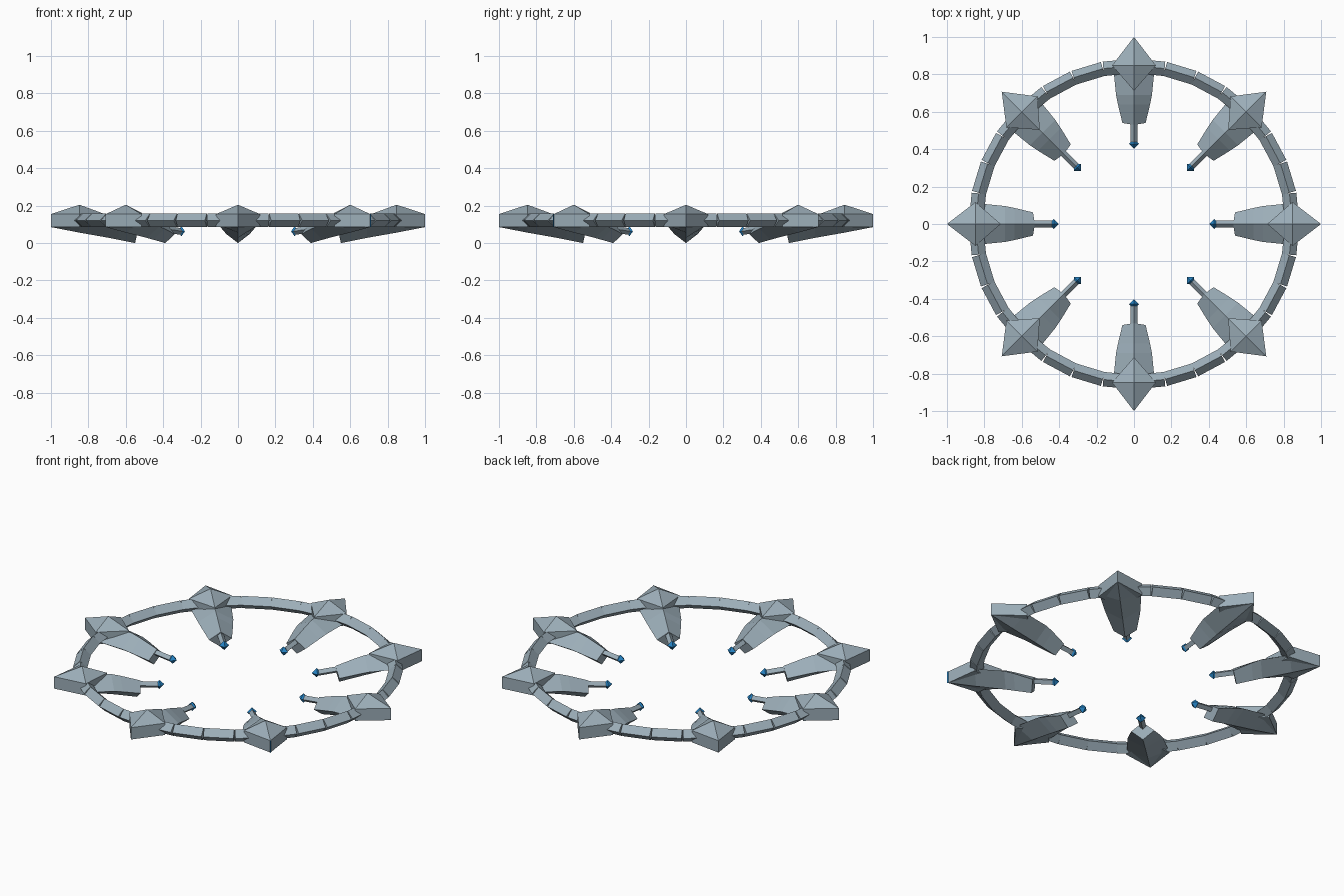
import bpy, bmesh, math
from mathutils import Matrix

if "Cube" in bpy.data.objects:
    bpy.data.objects.remove(bpy.data.objects["Cube"])


def material(name, colour):
    m = bpy.data.materials.new(name)
    m.diffuse_color = (*colour, 1)
    m.use_nodes = True
    m.node_tree.nodes["Principled BSDF"].inputs["Base Color"].default_value = m.diffuse_color
    return m


STEEL = material("blue_grey_metal", (0.33, 0.42, 0.48))
BLUE = material("bright_blue", (0.02, 0.24, 0.58))


def make(name, bm, mat, angle=0.0):
    """Turn a bmesh built along +x into an object rotated about z."""
    bmesh.ops.recalc_face_normals(bm, faces=bm.faces)
    bm.transform(Matrix.Rotation(angle, 4, 'Z'))
    mesh = bpy.data.meshes.new(name)
    bm.to_mesh(mesh)
    bm.free()
    mesh.materials.append(mat)
    ob = bpy.data.objects.new(name, mesh)
    bpy.context.collection.objects.link(ob)
    return ob


def loft(sections):
    """Skin a list of equally sized point loops and cap both ends."""
    bm = bmesh.new()
    loops = [[bm.verts.new(p) for p in s] for s in sections]
    n = len(loops[0])
    for a, b in zip(loops, loops[1:]):
        for i in range(n):
            j = (i + 1) % n
            bm.faces.new((a[i], a[j], b[j], b[i]))
    bm.faces.new(loops[0])
    bm.faces.new(loops[-1])
    return bm


def diamond(r, half, top, mid, bottom, lean=0.0):
    """Four-point cross-section at radius r, optionally leaning inward."""
    return [(r - lean, 0, top), (r, half, mid), (r + lean, 0, bottom), (r, -half, mid)]


# Ring: short straight bars of diamond section with small outer notches
SEGMENTS = 32
for k in range(SEGMENTS):
    profile = ((0.803, 0.121), (0.843, 0.157), (0.880, 0.121), (0.843, 0.085))
    h = 0.0815
    bar = loft([[(r, y, z) for r, z in profile] for y in (-h, h)])
    make("ring_segment", bar, STEEL, (k + 0.5) * math.tau / SEGMENTS)

# Eight stations around the ring
for k in range(8):
    a = k * math.tau / 8

    # Pyramid-topped kite block
    outline = ((1.0, 0), (0.848, 0.117), (0.712, 0), (0.848, -0.117))
    block = loft([[(x, y, z) for x, y in outline] for z in (0.085, 0.155)])
    block.verts.ensure_lookup_table()
    roof = [f for f in block.faces if all(v.co.z > 0.15 for v in f.verts)]
    apex = bmesh.ops.poke(block, faces=roof)["verts"][0]
    apex.co = (0.848, 0, 0.205)
    make("station_block", block, STEEL, a)

    # Tapering arm with a keel sloping down and inward
    arm = loft([
        diamond(0.998, 0.002, 0.088, 0.087, 0.085),
        diamond(0.848, 0.112, 0.160, 0.100, 0.056),
        diamond(0.690, 0.096, 0.146, 0.088, 0.028),
        diamond(0.640, 0.086, 0.132, 0.076, 0.018),
        diamond(0.540, 0.062, 0.095, 0.048, 0.0, -0.008 + 0.018),
    ])
    make("station_arm", arm, STEEL, a)

    # Thin probe
    probe = loft([
        diamond(0.60, 0.018, 0.098, 0.080, 0.062),
        diamond(0.43, 0.018, 0.080, 0.062, 0.044),
    ])
    make("probe", probe, STEEL, a)

    # Blue octahedral tip
    tip = bmesh.new()
    bmesh.ops.create_uvsphere(tip, u_segments=4, v_segments=2, radius=0.027)
    tip.transform(Matrix.Translation((0.428, 0, 0.063)))
    make("probe_tip", tip, BLUE, a)

# Blue strip on the outer edge of one station
strip = bmesh.new()
bmesh.ops.create_cube(strip, size=1, matrix=Matrix.Translation((0.996, 0, 0.12))
                      @ Matrix.Diagonal((0.018, 0.002, 0.07, 1)))
make("edge_strip", strip, BLUE, -math.pi / 4)
